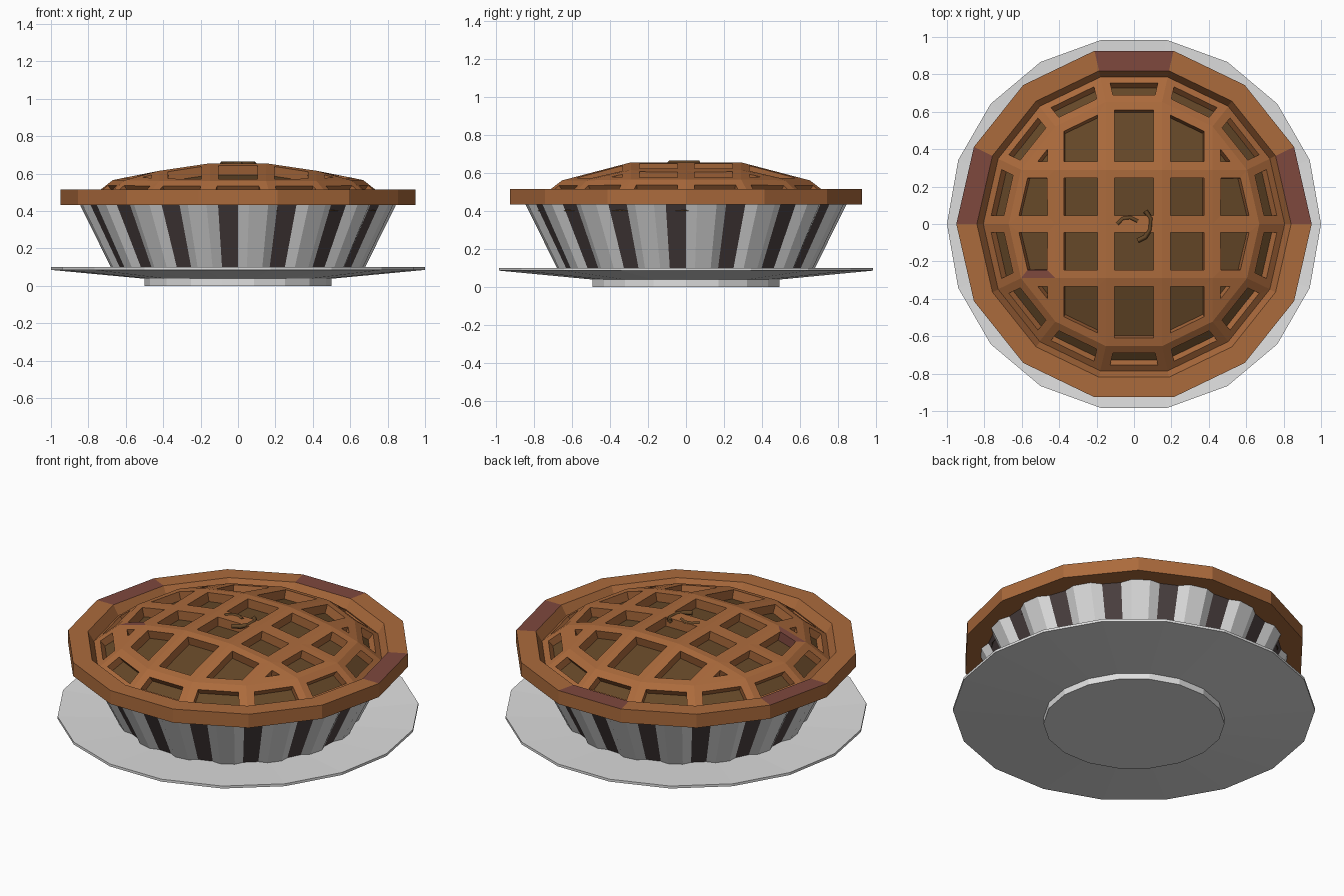
import bpy, bmesh, math
from mathutils import Vector

if "Cube" in bpy.data.objects:
    bpy.data.objects.remove(bpy.data.objects["Cube"])

def material(name, rgb):
    m = bpy.data.materials.new(name)
    m.diffuse_color = (*rgb, 1)
    m.use_nodes = True
    m.node_tree.nodes["Principled BSDF"].inputs["Base Color"].default_value = m.diffuse_color
    return m

SILVER = material("silver", (0.74, 0.74, 0.74))
DARK_FOIL = material("dark foil", (0.075, 0.055, 0.055))
CRUST = material("baked crust", (0.41, 0.145, 0.045))
RED = material("red brown crust", (0.21, 0.065, 0.048))
FILLING = material("pie filling", (0.13, 0.064, 0.021))

def finish(name, bm, mats):
    mesh = bpy.data.meshes.new(name)
    bm.to_mesh(mesh)
    bm.free()
    for m in mats:
        mesh.materials.append(m)
    obj = bpy.data.objects.new(name, mesh)
    bpy.context.collection.objects.link(obj)
    return obj

def ring_mesh(rings, closed=False):
    """Skin a list of equal-length point rings."""
    bm = bmesh.new()
    vs = [[bm.verts.new(p) for p in r] for r in rings]
    n = len(vs[0])
    pairs = list(zip(vs, vs[1:])) + ([(vs[-1], vs[0])] if closed else [])
    for a, b in pairs:
        for i in range(n):
            j = (i + 1) % n
            bm.faces.new((a[i], a[j], b[j], b[i]))
    if not closed:
        bm.faces.new(vs[0][::-1])
        bm.faces.new(vs[-1])
    bmesh.ops.recalc_face_normals(bm, faces=bm.faces)
    return bm

def circle(r, z, n):
    return [(r * math.cos(math.tau * i / n), r * math.sin(math.tau * i / n), z) for i in range(n)]

# Plate with a foot
plate = [(0.5, 0), (0.5, 0.038), (1.0, 0.085), (1.0, 0.1), (0.56, 0.075)]
finish("plate", ring_mesh([circle(r, z, 18) for r, z in plate]), [SILVER])

# Pleated foil tin, recessed pleats dark
PLEATS = 16
def pleat_ring(r_in, r_out, z):
    pts = []
    for k in range(PLEATS):
        for off, r in ((0, r_in), (4, r_out), (11, r_out), (15, r_in)):
            a = math.radians(-90 + k * 360 / PLEATS + off)
            pts.append((r * math.cos(a), r * math.sin(a), z))
    return pts

bm = ring_mesh([pleat_ring(0.64, 0.667, 0.07), pleat_ring(0.825, 0.855, 0.45)])
for f in bm.faces:
    if len(f.verts) == 4:
        c = f.calc_center_median()
        off = (math.degrees(math.atan2(c.y, c.x)) + 90) % (360 / PLEATS)
        f.material_index = 1 if off > 15 else 0
# open the top so the filling is the only surface there
bmesh.ops.delete(bm, geom=[f for f in bm.faces if f.normal.z > 0.9], context='FACES')
finish("foil_tin", bm, [SILVER, DARK_FOIL])

# Crust rim with three red-brown top faces
rim = [(0.95, 0.432), (0.95, 0.515), (0.84, 0.515), (0.79, 0.432)]
bm = ring_mesh([circle(r, z, 14) for r, z in rim], closed=True)
for f in bm.faces:
    c = f.calc_center_median()
    a = math.degrees(math.atan2(c.y, c.x))
    if f.normal.z > 0.9 and any(abs(a - t) < 5 for t in (12.9, 90, 167.1)):
        f.material_index = 1
finish("crust_rim", bm, [CRUST, RED])

# Domed grid shared by the filling and the lattice
R = 0.67
XS = [-0.6, -0.42, -0.15, 0.15, 0.42, 0.6]
YS = [-0.52, -0.29, 0, 0.29, 0.52]

def dome(drop):
    bm = bmesh.new()
    grid, ring = {}, []
    for i, x in enumerate(XS):
        for j, y in enumerate(YS):
            side, end = i in (0, 5), j in (0, 4)
            if side and end:
                continue
            if side:
                p = (math.copysign(math.sqrt(R * R - y * y), x), y, 0.565)
            elif end:
                p = (x, math.copysign(math.sqrt(R * R - x * x), y), 0.56)
            else:
                p = (x, y, 0.655 if i in (2, 3) else 0.615)
            v = grid[i, j] = bm.verts.new((p[0], p[1], p[2] - drop))
            if side or end:
                ring.append(v)
    for i in range(5):
        for j in range(4):
            keys = [(i, j), (i + 1, j), (i + 1, j + 1), (i, j + 1)]
            bm.faces.new([grid[k] for k in keys if k in grid])
    ring.sort(key=lambda v: math.atan2(v.co.y, v.co.x))
    outer = [bm.verts.new((v.co.x / R * 0.81, v.co.y / R * 0.81, 0.455 - drop)) for v in ring]
    for k in range(14):
        n = (k + 1) % 14
        bm.faces.new((ring[k], outer[k], outer[n], ring[n]))
    bm.normal_update()
    return bm

finish("filling", dome(0.055), [FILLING])

# Lattice: cut a hole in every cell, then thicken
bm = dome(0)
cells = list(bm.faces)
bmesh.ops.inset_individual(bm, faces=cells, thickness=0.045, use_even_offset=True)
bmesh.ops.delete(bm, geom=cells, context='FACES')
spot = min(bm.faces, key=lambda f: (f.calc_center_median() - Vector((-0.54, -0.27, 0.59))).length)
spot.material_index = 1
lattice = finish("lattice", bm, [CRUST, RED])
mod = lattice.modifiers.new("thickness", 'SOLIDIFY')
mod.thickness = 0.065
mod.offset = -1

# Small curled stem pieces on top
def curl(name, pts):
    cu = bpy.data.curves.new(name, 'CURVE')
    cu.dimensions = '3D'
    cu.bevel_depth = 0.014
    cu.bevel_resolution = 0
    cu.use_fill_caps = True
    sp = cu.splines.new('POLY')
    sp.points.add(len(pts) - 1)
    for p, (x, y) in zip(sp.points, pts):
        p.co = (x, y, 0.65, 1)
    cu.materials.append(FILLING)
    bpy.context.collection.objects.link(bpy.data.objects.new(name, cu))

curl("left_curl", [(-0.09, 0), (-0.06, 0.03), (-0.02, 0.035), (0.02, 0.015)])
curl("right_curl", [(0.06, 0.07), (0.09, 0.03), (0.085, -0.03), (0.06, -0.07), (0.02, -0.09)])
